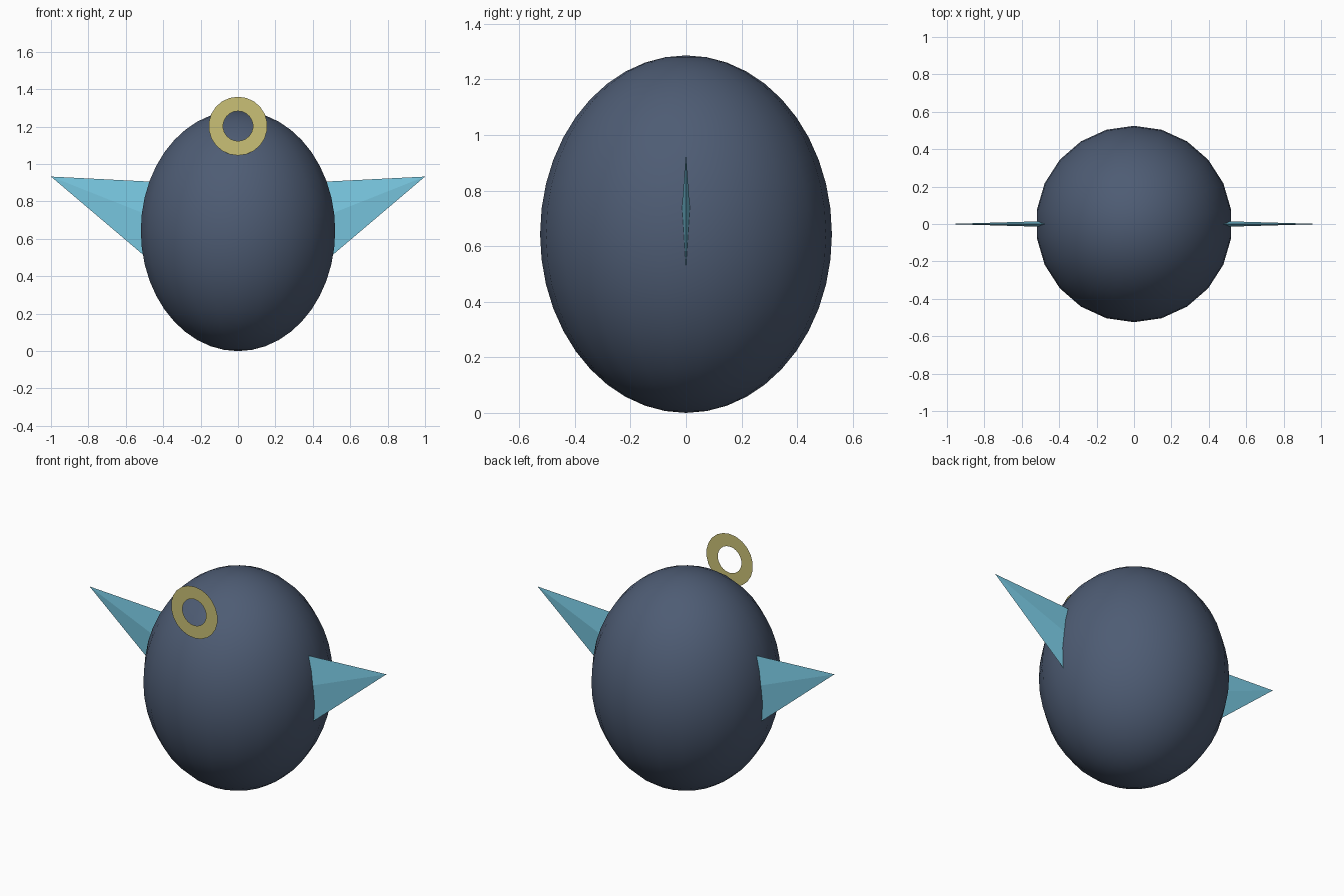
import bpy, bmesh
from math import radians
from mathutils import Matrix

if "Cube" in bpy.data.objects:
    bpy.data.objects.remove(bpy.data.objects["Cube"], do_unlink=True)


def make_material(name, rgb):
    mat = bpy.data.materials.new(name)
    mat.use_nodes = True
    mat.diffuse_color = (*rgb, 1)
    for node in mat.node_tree.nodes:
        if node.type == 'BSDF_PRINCIPLED':
            node.inputs["Base Color"].default_value = (*rgb, 1)
    return mat


def make_object(name, bm, mat, smooth=False):
    mesh = bpy.data.meshes.new(name)
    for face in bm.faces:
        face.smooth = smooth
    bm.to_mesh(mesh)
    bm.free()
    mesh.materials.append(mat)
    obj = bpy.data.objects.new(name, mesh)
    bpy.context.collection.objects.link(obj)
    return obj


slate = make_material("slate blue", (0.076, 0.107, 0.174))
sky = make_material("sky blue", (0.195, 0.59, 0.77))
gold = make_material("pale gold", (0.59, 0.53, 0.18))

# Egg-shaped body
bm = bmesh.new()
bmesh.ops.create_uvsphere(bm, u_segments=22, v_segments=22, radius=1)
bmesh.ops.transform(bm, verts=bm.verts, matrix=Matrix.Translation((0, 0, 0.643))
                    @ Matrix.Diagonal((0.525, 0.525, 0.643, 1)))
make_object("body", bm, slate, smooth=True)

# Wings: flattened four-sided cones, with their tips out and raised
LENGTH = 0.62
for name, side in (("left_wing", 1), ("right_wing", -1)):
    bm = bmesh.new()
    bmesh.ops.create_cone(bm, cap_ends=True, segments=4, radius1=0.21,
                          radius2=0, depth=LENGTH)
    bmesh.ops.remove_doubles(bm, verts=bm.verts, dist=0.001)
    bmesh.ops.transform(bm, verts=bm.verts, matrix=Matrix.Translation((side, 0, 0.933))
                        @ Matrix.Rotation(side * radians(68.4), 4, 'Y')
                        @ Matrix.Diagonal((1, 0.08, 1, 1))
                        @ Matrix.Translation((0, 0, -LENGTH / 2)))
    make_object(name, bm, sky)

# Flat upright ring in front of the top of the body
bm = bmesh.new()
for radius in (0.157, 0.08):
    bmesh.ops.create_circle(bm, segments=22, radius=radius)
bmesh.ops.bridge_loops(bm, edges=bm.edges[:])
bmesh.ops.transform(bm, verts=bm.verts, matrix=Matrix.Translation((0, -0.42, 1.203))
                    @ Matrix.Rotation(radians(90), 4, 'X'))
bm.normal_update()
if sum(face.normal.y for face in bm.faces) > 0:
    bmesh.ops.reverse_faces(bm, faces=bm.faces)
make_object("ring", bm, gold)
